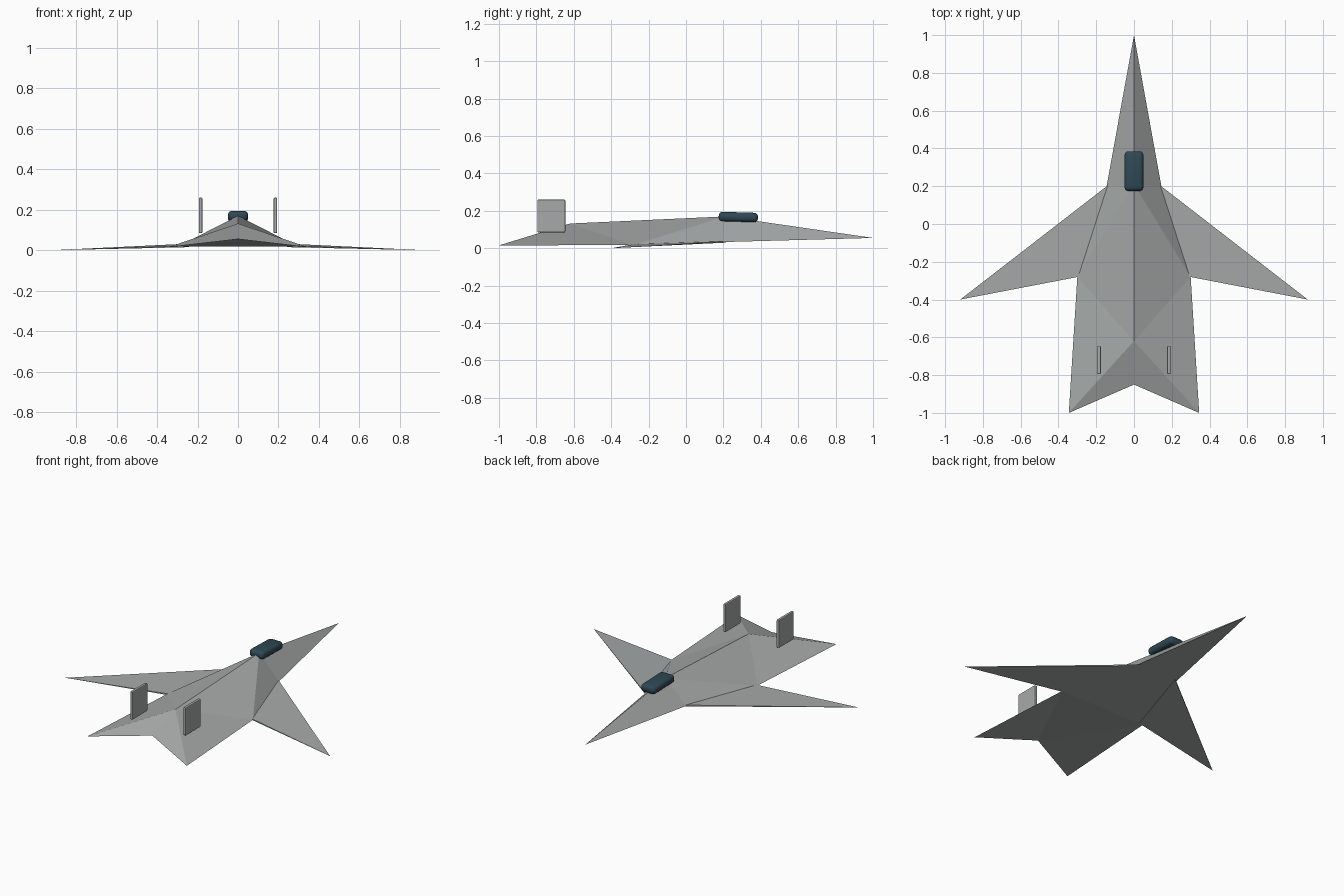
import bpy, bmesh
from mathutils import Matrix, Vector

if "Cube" in bpy.data.objects:
    bpy.data.objects.remove(bpy.data.objects["Cube"])


def material(name, rgb):
    m = bpy.data.materials.new(name)
    m.diffuse_color = (*rgb, 1)
    m.use_nodes = True
    m.node_tree.nodes["Principled BSDF"].inputs["Base Color"].default_value = m.diffuse_color
    return m


GREY = material("hull_grey", (0.38, 0.40, 0.395))
GLASS = material("dark_teal_glass", (0.028, 0.065, 0.088))


def finish(name, bm, mat):
    bmesh.ops.recalc_face_normals(bm, faces=bm.faces)
    me = bpy.data.meshes.new(name)
    bm.to_mesh(me)
    bm.free()
    me.materials.append(mat)
    ob = bpy.data.objects.new(name, me)
    bpy.context.collection.objects.link(ob)
    return ob


def poly_object(name, points, faces, mat):
    bm = bmesh.new()
    v = [bm.verts.new(p) for p in points]
    for f in faces:
        bm.faces.new([v[i] for i in f])
    return finish(name, bm, mat)


def box(name, center, size, bevel, segments, mat):
    bm = bmesh.new()
    bmesh.ops.create_cube(bm, size=1)
    bmesh.ops.transform(bm, matrix=Matrix.Diagonal((*size, 1)), verts=bm.verts)
    bmesh.ops.bevel(bm, geom=bm.edges[:], offset=bevel, segments=segments,
                    profile=0.5, affect='EDGES')
    ob = finish(name, bm, mat)
    ob.location = center
    return ob


# Fuselage: ridged wedge with a forked tail, built from both mirrored halves
center_line = [(0, 1, 0.055), (0, 0.21, 0.17), (0, -0.62, 0.132), (0, -0.85, 0.055)]
edge = [(0.145, 0.2, 0.033), (0.3, -0.28, 0.017), (0.345, -1, 0.015)]
points = center_line + edge + [(-x, y, z) for x, y, z in edge]
faces = [(0, 4, 7), (4, 5, 8, 7), (5, 3, 8)]          # underside
for a, b, c in ((4, 5, 6), (7, 8, 9)):
    faces += [(0, 1, a), (1, b, a), (1, 2, b), (2, c, b), (2, 3, c), (3, b, c)]
poly_object("fuselage", points, faces, GREY)

for s, side in ((-1, "left"), (1, "right")):
    # Swept wing: thin wedge tapering to a pointed tip
    t = 0.004
    wing = [(s * 0.125, 0.215, 0.034 + t), (s * 0.27, -0.275, 0.018 + t),
            (s * 0.125, 0.215, 0.034 - t), (s * 0.27, -0.275, 0.018 - t),
            (s * 0.92, -0.4, 0.0)]
    poly_object(side + "_wing", wing,
                [(0, 1, 4), (2, 3, 4), (0, 2, 4), (1, 3, 4), (0, 1, 3, 2)], GREY)
    # Upright tail fin
    box(side + "_tail_fin", (s * 0.185, -0.72, 0.172), (0.018, 0.15, 0.175),
        0.005, 2, GREY)

# Cockpit canopy: rounded block on the ridge, nose slightly down
canopy = box("canopy", (0, 0.28, 0.167), (0.1, 0.21, 0.05), 0.02, 3, GLASS)
canopy.rotation_euler.x = -0.03
bpy.context.view_layer.objects.active = canopy
canopy.select_set(True)
bpy.ops.object.shade_smooth_by_angle(angle=0.6)
